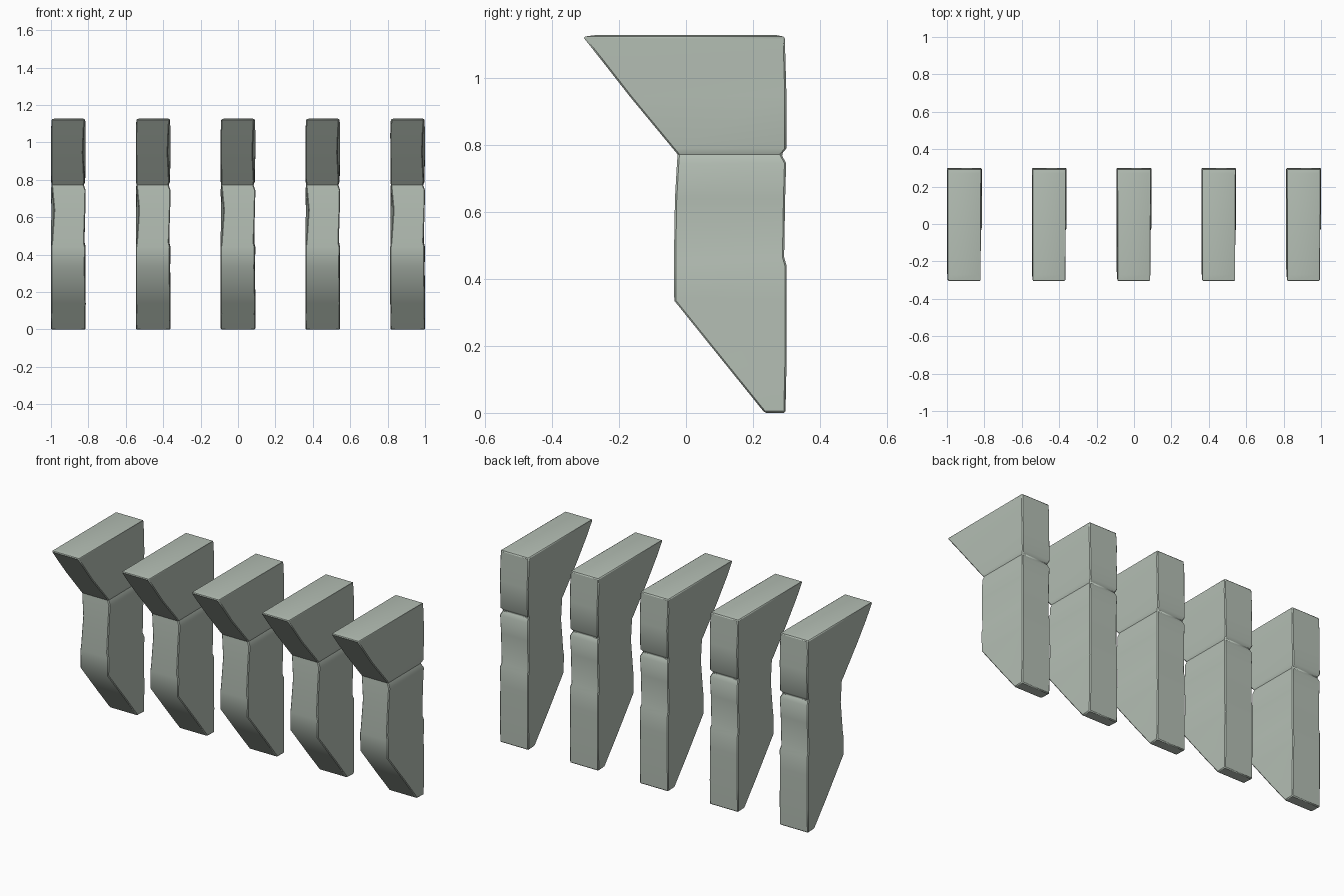
import bpy
import bmesh

cube = bpy.data.objects.get("Cube")
if cube:
    bpy.data.objects.remove(cube, do_unlink=True)

COUNT = 5
SPACING = 0.4535
HALF_WIDTH = 0.093

stone = bpy.data.materials.new("grey_green_stone")
stone.use_nodes = True
colour = (0.46, 0.52, 0.46, 1)
stone.diffuse_color = colour
stone.node_tree.nodes["Principled BSDF"].inputs["Base Color"].default_value = colour

# Bracket sections from the foot up: height, front, back, then how far the
# right-hand and left-hand sides are worn in, at the front and at the back
SECTIONS = [
    (0, .235, .297, .003, .003, 0, 0),
    (.14, .122, .3, 0, 0, 0, 0),
    (.335, -.035, .3, 0, .004, 0, .002),
    (.44, -.036, .3, 0, .002, 0, 0),
    (.465, -.036, .293, .004, .008, 0, .006),
    (.64, -.033, .296, .016, .002, .002, .004),
    (.745, -.027, .299, .006, 0, 0, 0),
    (.772, -.025, .285, .003, .01, .006, .012),
    (.79, -.04, .3, .002, .006, 0, .003),
    (.945, -.168, .3, 0, .014, .003, 0),
    (1.05, -.25, .297, 0, .01, 0, 0),
    (1.123, -.308, .295, .004, .006, .003, .003),
]


def section_corners(z, front, back, fr, fl, br, bl):
    w = HALF_WIDTH
    return [(fr - w, front, z), (w - fl, front, z), (w - bl, back, z), (br - w, back, z)]


def build_bracket_mesh():
    bm = bmesh.new()
    rings = [[bm.verts.new(c) for c in section_corners(*s)] for s in SECTIONS]
    for low, high in zip(rings, rings[1:]):
        for i in range(4):
            j = (i + 1) % 4
            bm.faces.new((low[i], low[j], high[j], high[i]))
    bm.faces.new(rings[0][::-1])

    # Slightly crowned top
    crown = [bm.verts.new((x, y, 1.128)) for x, y in
             ((-.073, -.27), (.078, -.27), (.078, .27), (-.073, .27))]
    top = rings[-1]
    for i in range(4):
        j = (i + 1) % 4
        bm.faces.new((top[i], top[j], crown[j], crown[i]))
    bm.faces.new(crown)
    bmesh.ops.recalc_face_normals(bm, faces=bm.faces)

    mesh = bpy.data.meshes.new("stone_bracket")
    bm.to_mesh(mesh)
    bm.free()
    mesh.materials.append(stone)
    return mesh


# Row of identical brackets with softly worn edges
bracket_mesh = build_bracket_mesh()
bpy.ops.object.select_all(action="DESELECT")
for n in range(COUNT):
    bracket = bpy.data.objects.new(f"stone_bracket_{n + 1}", bracket_mesh.copy())
    bracket.location.x = (n - (COUNT - 1) / 2) * SPACING
    bpy.context.collection.objects.link(bracket)
    bevel = bracket.modifiers.new("worn_edges", "BEVEL")
    bevel.width = 0.005
    bevel.segments = 1
    bevel.limit_method = "ANGLE"
    bevel.angle_limit = 0.87
    bracket.select_set(True)
    bpy.context.view_layer.objects.active = bracket
bpy.ops.object.shade_smooth_by_angle(angle=0.7)
